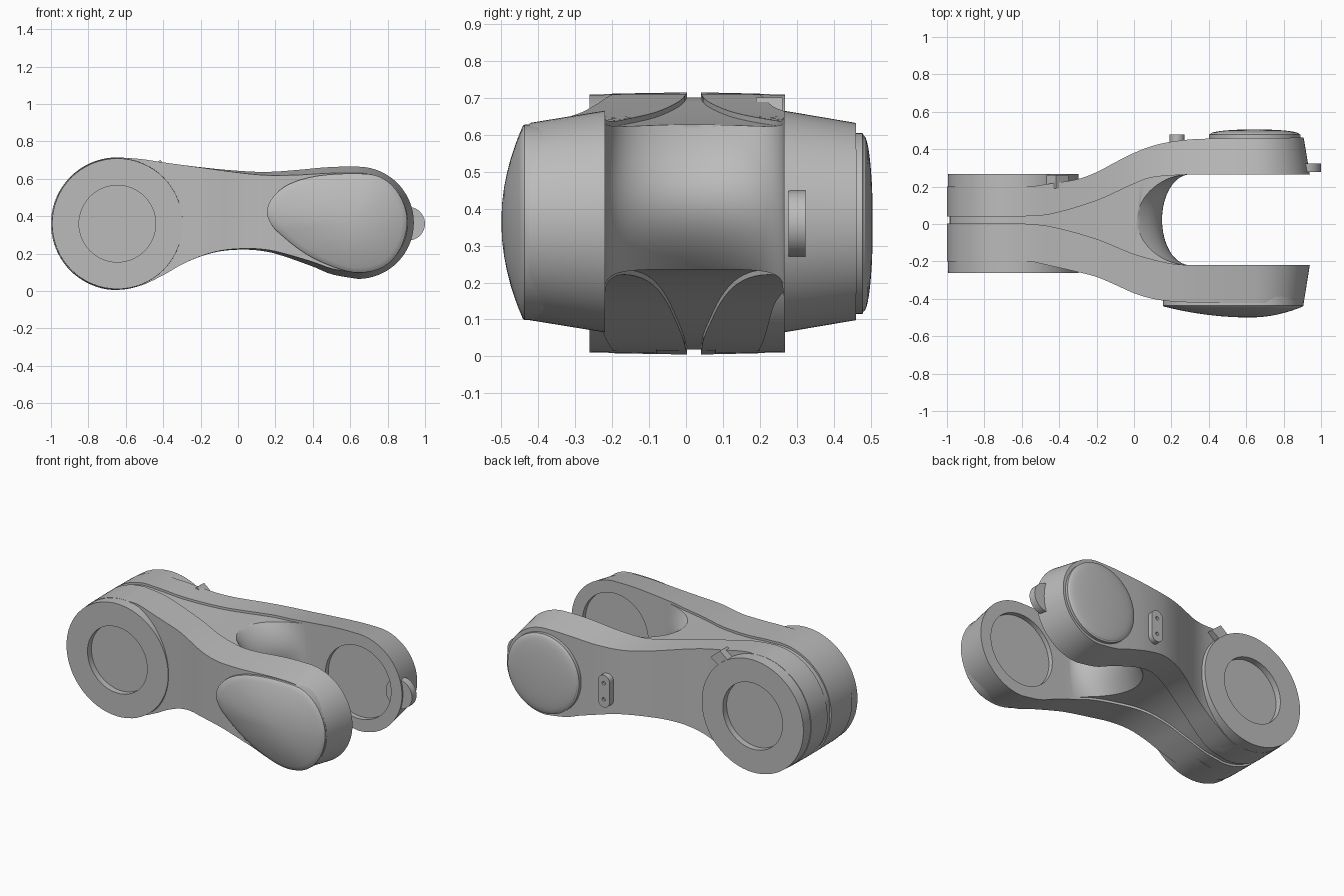
import bpy, bmesh, math
from mathutils import Vector

if "Cube" in bpy.data.objects:
    bpy.data.objects.remove(bpy.data.objects["Cube"], do_unlink=True)

grey = bpy.data.materials.new("satin grey")
grey.use_nodes = True
grey.diffuse_color = (0.5, 0.5, 0.5, 1)
grey.node_tree.nodes["Principled BSDF"].inputs["Base Color"].default_value = (0.5, 0.5, 0.5, 1)

HUB = (-0.645, 0.36, 0.355)     # x, z, radius of the large joint
END = (0.64, 0.365, 0.30)       # x, z, radius of the fork tips


def curve(points, x):
    """Smooth (cubic Hermite) curve through points sorted by x."""
    n = len(points)
    if x <= points[0][0]:
        return points[0][1]
    if x >= points[-1][0]:
        return points[-1][1]

    def slope(i):
        a, b = points[max(i - 1, 0)], points[min(i + 1, n - 1)]
        return (b[1] - a[1]) / (b[0] - a[0])
    i = max(k for k in range(n - 1) if points[k][0] <= x)
    (x0, y0), (x1, y1) = points[i], points[i + 1]
    h = x1 - x0
    t = (x - x0) / h
    return ((1 + 2 * t) * (1 - t) ** 2 * y0 + t * (1 - t) ** 2 * h * slope(i)
            + t * t * (3 - 2 * t) * y1 + t * t * (t - 1) * h * slope(i + 1))


def finish(bm, name, angle=35):
    bmesh.ops.remove_doubles(bm, verts=bm.verts, dist=0.0002)
    bmesh.ops.recalc_face_normals(bm, faces=bm.faces)
    mesh = bpy.data.meshes.new(name)
    bm.to_mesh(mesh)
    bm.free()
    obj = bpy.data.objects.new(name, mesh)
    bpy.context.collection.objects.link(obj)
    mesh.materials.append(grey)
    smooth(obj, angle)
    return obj


def smooth(obj, angle=35):
    bpy.ops.object.select_all(action="DESELECT")
    obj.select_set(True)
    bpy.context.view_layer.objects.active = obj
    bpy.ops.object.shade_smooth_by_angle(angle=math.radians(angle))


def loft(name, rings, angle=35):
    """Closed skin over rings with equal point counts."""
    bm = bmesh.new()
    loops = [[bm.verts.new(p) for p in ring] for ring in rings]
    for a, b in zip(loops, loops[1:]):
        for i in range(len(a)):
            j = (i + 1) % len(a)
            bm.faces.new((a[i], a[j], b[j], b[i]))
    bm.faces.new(loops[0])
    bm.faces.new(loops[-1])
    return finish(bm, name, angle)


def turned(name, cx, cz, profile, steps=64):
    """Solid turned about a y axis; profile lists (radius, y)."""
    angles = [math.tau * i / steps for i in range(steps)]
    return loft(name, [[(cx + r * math.cos(a), y, cz + r * math.sin(a)) for a in angles]
                       for r, y in profile], 25)


def cut(obj, cutter):
    cutter.hide_render = True
    mod = obj.modifiers.new("cut", "BOOLEAN")
    mod.operation, mod.solver, mod.object = "DIFFERENCE", "EXACT", cutter
    bpy.context.view_layer.objects.active = obj
    bpy.ops.object.modifier_apply(modifier=mod.name)
    bpy.data.objects.remove(cutter, do_unlink=True)
    smooth(obj)


# Side silhouette shared by both arms and the core
TOP = [(-0.645, 0.715), (-0.52, 0.706), (-0.4, 0.688), (-0.2, 0.662), (0, 0.643),
       (0.15, 0.637), (0.3, 0.646), (0.45, 0.66), (0.55, 0.665), (0.64, 0.665)]
BOTTOM = [(-0.645, 0.005), (-0.52, 0.029), (-0.4, 0.085), (-0.3, 0.142), (-0.2, 0.185),
          (-0.1, 0.212), (0, 0.221), (0.1, 0.218), (0.2, 0.2), (0.4, 0.131), (0.5, 0.09),
          (0.64, 0.065)]
N = 20
quarter = [math.pi / 2 * i / N for i in range(N + 1)]
outline = [(HUB[0] - HUB[2] * math.cos(a), HUB[1] + HUB[2] * math.sin(a),
            HUB[1] - HUB[2] * math.sin(a)) for a in quarter]
for i in range(1, 2 * N):
    x = HUB[0] + (END[0] - HUB[0]) * i / (2 * N)
    outline.append((x, curve(TOP, x), curve(BOTTOM, x)))
outline += [(END[0] + END[2] * math.sin(a), END[1] + END[2] * math.cos(a),
             END[1] - END[2] * math.cos(a)) for a in quarter]


def taper(x, z):
    """Draw the outer edge of a fork tip in towards its centre."""
    t = min(max((x + 0.3) / 0.8, 0), 1)
    k = 1 - 0.11 * t * t * (3 - 2 * t)
    hub = 0.99 if x < -0.6 else 1
    return END[0] + (x - END[0]) * (k if x > END[0] else 1), END[1] + (z - END[1]) * k * hub


def arm(name, inner, outer):
    rings = []
    for x, top, bottom in outline:
        yi, yo = curve(inner, x), curve(outer, x)
        xo, zt = taper(x, top)
        zb = taper(x, bottom)[1]
        rings.append([(x, yi, bottom), (x, yi, top), (xo, yo, zt), (xo, yo, zb)])
    return loft(name, rings)


# Two curved arms that spread into a fork
FRONT_SEAM = [(-0.6, 0.003), (-0.45, -0.012), (-0.2, -0.08), (0, -0.16), (0.2, -0.212), (0.3, -0.22)]
BACK_SEAM = [(-0.6, 0.04), (-0.45, 0.052), (-0.2, 0.125), (0, 0.215), (0.1, 0.25), (0.3, 0.265)]
front_arm = arm("front_arm", FRONT_SEAM,
                [(-0.55, -0.2), (-0.44, -0.225), (-0.3, -0.257), (-0.2, -0.283), (-0.1, -0.325),
                 (0, -0.37), (0.1, -0.4), (0.2, -0.414), (0.35, -0.42), (0.95, -0.425)])
back_arm = arm("back_arm", BACK_SEAM,
               [(-0.55, 0.2), (-0.44, 0.217), (-0.3, 0.24), (-0.2, 0.277), (-0.1, 0.33),
                (0, 0.38), (0.1, 0.418), (0.2, 0.44), (0.35, 0.455), (0.95, 0.462)])

# Round bearing seats on the facing sides of the fork
cut(front_arm, turned("cutter", END[0], END[1], [(0.225, -0.25), (0.225, -0.1)]))
cut(back_arm, turned("cutter", END[0], END[1], [(0.225, 0.1), (0.225, 0.295)]))

# Recessed core between the arms, with a bulged throat
inset = 0.014
rings = []
for x, top, bottom in outline:
    if x < 0.3:
        low, high = curve(FRONT_SEAM, x) - 0.01, curve(BACK_SEAM, x) + 0.01
        d = min(inset, (top - bottom) * 0.4)
        xs = max(x, -1 + inset)
        rings.append([(xs, low, bottom + d), (xs, high, bottom + d),
                      (xs, high, top - d), (xs, low, top - d)])
core = loft("core", rings[1:])
rings = []
for i in range(25):
    z = 0.15 + 0.56 * i / 24
    tip = max(0.15 * (1 - ((z - 0.43) / 0.21) ** 2), -0.08)
    ring = [(0.3 - (0.3 - tip) * math.cos(a), 0.0225 + 0.2425 * math.sin(a), z)
            for a in [math.pi * (k / 32 - 0.5) for k in range(33)]]
    rings.append(ring + [(0.5, 0.265, z), (0.5, -0.22, z)])
cut(core, loft("cutter", rings))

# Hub discs with shallow round recesses
for name, s, face in (("front_hub", -1, 0.262), ("back_hub", 1, 0.268)):
    turned(name, HUB[0], HUB[1], [(0.3, 0.06 * s), (0.353, 0.08 * s), (0.349, face * s),
                                  (0.205, face * s), (0.205, (face - 0.038) * s)])

# Domed round cap on the back arm
turned("back_cap", 0.645, 0.36,
       [(0.245, 0.44), (0.245, 0.478)] + [(0.238 * math.cos(a), 0.481 + 0.025 * math.sin(a))
                                          for a in [math.pi / 2 * i / 10 for i in range(10)]])

# Teardrop pad on the front arm
pad = [(0.155, 0.43), (0.185, 0.5), (0.27, 0.57), (0.42, 0.615), (0.62, 0.628), (0.76, 0.61),
       (0.86, 0.52), (0.905, 0.38), (0.87, 0.23), (0.78, 0.13), (0.65, 0.098), (0.52, 0.125),
       (0.36, 0.2), (0.22, 0.31), (0.17, 0.37)]
smooth_pad = []
for i in range(len(pad)):
    p0, p1, p2, p3 = [Vector(pad[(i + k) % len(pad)]) for k in (-1, 0, 1, 2)]
    for t in (0, 0.25, 0.5, 0.75):
        smooth_pad.append(0.5 * (2 * p1 + (p2 - p0) * t + (2 * p0 - 5 * p1 + 4 * p2 - p3) * t * t
                                 + (3 * p1 - p0 - 3 * p2 + p3) * t ** 3))
centre = Vector((0.62, 0.365))
levels = [(1, -0.38), (1, -0.437)] + [(s, -0.44 - 0.06 * (1 - s * s))
                                      for s in (0.985, 0.9, 0.8, 0.65, 0.5, 0.35, 0.2, 0.05)]
rings = []
for s, y in levels:
    flat = [centre + (p - centre) * s for p in smooth_pad]
    rings.append([(p.x, y, p.y) for p in flat])
loft("front_pad", rings)

# Oval plate with two screw holes
ends = [math.pi * i / 12 for i in range(13)]
oval = [(0.23 + 0.04 * math.cos(a), 0.42 + 0.04 * math.sin(a)) for a in ends]
oval += [(0.23 - 0.04 * math.cos(a), 0.30 - 0.04 * math.sin(a)) for a in ends]
plate = loft("oval_plate", [[(x, y, z) for x, z in oval] for y in (0.40, 0.478)])
for z in (0.31, 0.41):
    cut(plate, turned("cutter", 0.23, z, [(0.011, 0.465), (0.011, 0.5)], 16))

# Half-round stop on the tip of the back arm
turned("end_stop", 0.91, 0.36, [(0.09, 0.278), (0.09, 0.323)], 48)

# Small stop lug on the rim of the back hub
lug = []
for y in (0.19, 0.262):
    lug.append([(HUB[0] + r * math.cos(a), y, HUB[1] + r * math.sin(a))
                for r, a in ((0.3, 0.85), (0.41, 0.77), (0.41, 0.98), (0.3, 1.1))])
loft("hub_lug", lug)
